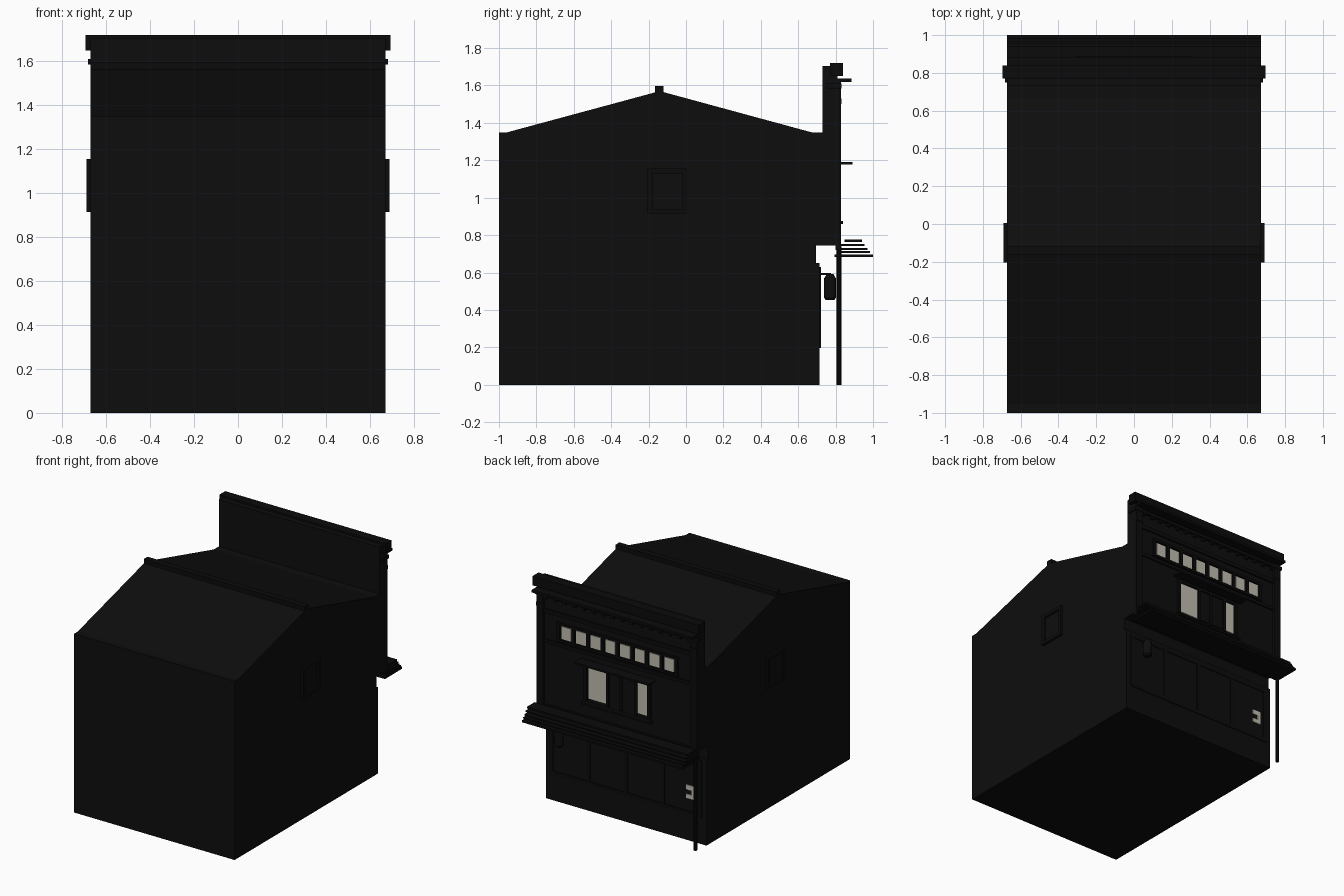
import bpy, bmesh, math

if "Cube" in bpy.data.objects:
    bpy.data.objects.remove(bpy.data.objects["Cube"])


def mat(name, r, g, b):
    m = bpy.data.materials.new(name)
    m.diffuse_color = (r, g, b, 1)
    m.use_nodes = True
    m.node_tree.nodes["Principled BSDF"].inputs["Base Color"].default_value = m.diffuse_color
    return m


WALL = mat("black_wall", .0042, .0042, .0042)
TRIM = mat("black_trim", .0034, .0034, .0034)
PALE = mat("warm_paper", .53, .50, .43)


def finish(bm, name, m):
    bmesh.ops.recalc_face_normals(bm, faces=bm.faces)
    me = bpy.data.meshes.new(name)
    bm.to_mesh(me)
    bm.free()
    me.materials.append(m)
    ob = bpy.data.objects.new(name, me)
    bpy.context.collection.objects.link(ob)
    return ob


def box(name, x0, x1, y0, y1, z0, z1, m=WALL):
    bm = bmesh.new()
    bmesh.ops.create_cube(bm, size=1)
    for v in bm.verts:
        v.co = (x0 if v.co.x < 0 else x1, y0 if v.co.y < 0 else y1, z0 if v.co.z < 0 else z1)
    return finish(bm, name, m)


def prism(name, pts, x0, x1, m=WALL):
    # side profile (y, z) extruded along x
    bm = bmesh.new()
    f = bm.faces.new([bm.verts.new((x0, y, z)) for y, z in pts])
    r = bmesh.ops.extrude_face_region(bm, geom=[f])
    for v in r["geom"]:
        if isinstance(v, bmesh.types.BMVert):
            v.co.x = x1
    return finish(bm, name, m)


def cyl(name, x, y, z0, z1, r0, r1, n=12, m=TRIM):
    bm = bmesh.new()
    bmesh.ops.create_cone(bm, cap_ends=True, segments=n, radius1=r0, radius2=r1, depth=z1 - z0)
    bmesh.ops.translate(bm, verts=bm.verts, vec=(x, y, (z0 + z1) / 2))
    return finish(bm, name, m)


W = .672
# Main building with gable roof, ridge running along x
prism("building_body", [(-1, 0), (.715, 0), (.715, .65), (.695, .65), (.695, .745), (.74, .745),
                        (.74, 1.35), (.67, 1.35), (-.14, 1.57), (-.955, 1.35), (-1, 1.35)], -W, W)
box("ridge_cap", -W, W, -.165, -.12, 1.555, 1.597, TRIM)

# Tall false front
box("false_front", -W, W, .73, .81, .745, 1.705)
box("front_cap", -.695, .695, .77, .84, 1.65, 1.72, TRIM)
box("cornice_ledge", -W, W, .80, .885, 1.62, 1.638, TRIM)
box("cornice_moulding", -.682, .682, .75, .832, 1.585, 1.61, TRIM)
for i in range(16):
    x = -.6 + i * .08
    box("cornice_block", x - .012, x + .012, .80, .828, 1.565, 1.59, TRIM)
for s in (-1, 1):
    xs = sorted((s * W, s * .615))
    box("corner_pilaster", *xs, .80, .828, .72, 1.63, TRIM)
    box("side_window_sill_pilaster_cap", *xs, .80, .832, 1.50, 1.53, TRIM)
box("upper_band", -.615, .615, .80, .822, 1.46, 1.49, TRIM)
box("middle_band", -.615, .615, .80, .822, 1.235, 1.26, TRIM)
box("lower_band", -W, W, .80, .828, .725, .77, TRIM)

# Row of eight small windows with mullions
for i in range(8):
    x = (i - 3.5) * .123
    box("small_window", x - .041, x + .041, .808, .816, 1.295, 1.39, PALE)
for i in range(9):
    x = (i - 4) * .123
    box("small_window_mullion", x - .012, x + .012, .80, .824, 1.28, 1.405, TRIM)
box("small_window_head", -.51, .51, .80, .824, 1.398, 1.415, TRIM)
box("small_window_sill", -.51, .51, .80, .824, 1.272, 1.288, TRIM)

# Large middle window, partly covered by dark sliding panels
box("pale_screen_wide", .09, .245, .808, .816, .905, 1.14, PALE)
box("pale_screen_narrow", -.245, -.163, .808, .816, .905, 1.14, PALE)
box("dark_panel", -.163, .085, .80, .817, .905, 1.14)
for x in (-.265, -.155, -.03, .08, .265):
    box("window_stile", x - .012, x + .012, .80, .826, .89, 1.155, TRIM)
box("window_head", -.28, .28, .80, .826, 1.145, 1.165, TRIM)
box("window_sill", -.29, .29, .80, .84, .86, .875, TRIM)
box("window_hood", -.31, .31, .80, .89, 1.177, 1.19, TRIM)

# Street canopy: five stacked boards, each set back from the one below
for a, b, z0, z1 in ((.795, 1.0, .682, .697), (.808, .985, .704, .714), (.82, .97, .721, .731),
                     (.83, .955, .742, .753), (.848, .94, .763, .776)):
    box("canopy_board", -W, W, a, b, z0, z1, TRIM)
cyl("canopy_post", -.652, .818, 0, .74, .013, .013, 8)

# Shopfront panels
for x in (-.62, -.31, 0, .31, .62):
    box("shop_stile", x - .014, x + .014, .71, .721, .20, .63, TRIM)
for z in (.21, .615):
    box("shop_rail", -.634, .634, .71, .721, z - .014, z + .014, TRIM)

# Notice sheet beside the entrance
box("notice_top", -.575, -.505, .714, .722, .385, .42, PALE)
box("notice_bottom", -.575, -.505, .714, .722, .32, .35, PALE)
box("notice_edge", -.575, -.55, .714, .722, .35, .385, PALE)

# Hanging lantern on a bracket
LX, LY = .52, .77
box("lantern_bracket", LX - .006, LX + .006, .71, LY + .005, .588, .597, TRIM)
cyl("lantern_body", LX, LY, .465, .57, .033, .033, 16, WALL)
cyl("lantern_base", LX, LY, .452, .466, .022, .032, 16)
cyl("lantern_top", LX, LY, .569, .592, .030, .018, 16)

# Framed windows on both side walls
for s in (-1, 1):
    def side(name, y0, y1, z0, z1, d, m=TRIM):
        xs = sorted((s * .66, s * d))
        box(name, *xs, y0, y1, z0, z1, m)
    side("side_window_pane", -.19, -.01, .93, 1.14, .676, WALL)
    side("side_window_head", -.205, .005, 1.13, 1.155, .69)
    side("side_window_sill", -.205, .005, .915, .94, .69)
    side("side_window_jamb", -.205, -.18, .94, 1.13, .69)
    side("side_window_jamb", -.02, .005, .94, 1.13, .69)
